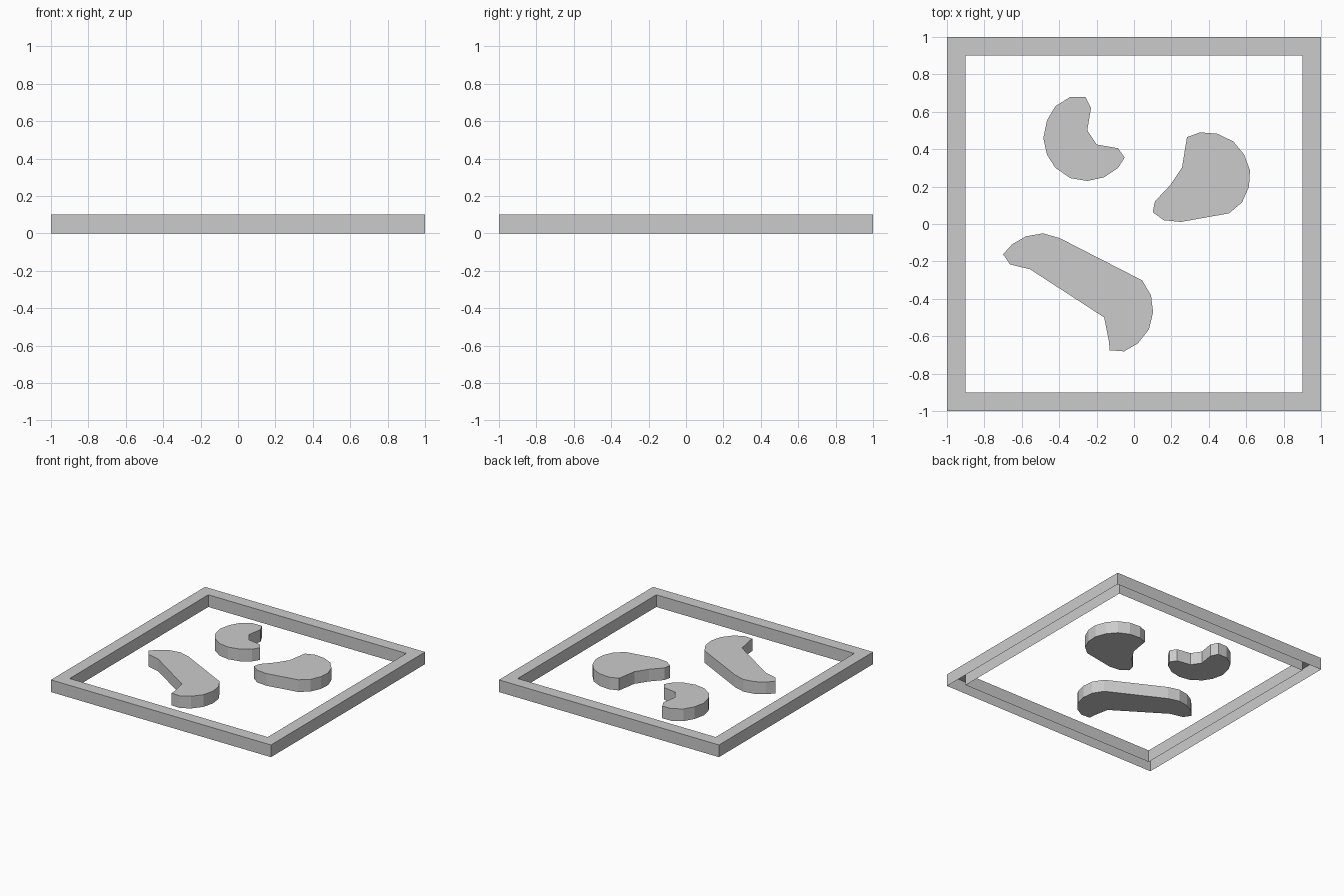
import bpy, bmesh

if "Cube" in bpy.data.objects:
    bpy.data.objects.remove(bpy.data.objects["Cube"])

HEIGHT = 0.1


def finish(bm, name):
    mesh = bpy.data.meshes.new(name)
    bm.to_mesh(mesh)
    bm.free()
    obj = bpy.data.objects.new(name, mesh)
    bpy.context.collection.objects.link(obj)
    return obj


def border_frame(name, profile):
    """Sweep a (half-width, z) profile round a square; the underside stays open."""
    bm = bmesh.new()
    corners = [(-1, -1), (1, -1), (1, 1), (-1, 1)]
    loops = [[bm.verts.new((cx * r, cy * r, z)) for cx, cy in corners] for r, z in profile]
    for low, high in zip(loops, loops[1:]):
        for i in range(4):
            j = (i + 1) % 4
            bm.faces.new((low[i], low[j], high[j], high[i]))
    return finish(bm, name)


def slab(name, outline):
    """Closed flat slab extruded up from a plan outline."""
    bm = bmesh.new()
    base = bm.faces.new([bm.verts.new((x, y, 0)) for x, y in outline])
    top = bmesh.ops.extrude_face_region(bm, geom=[base], use_keep_orig=True)["geom"]
    bmesh.ops.translate(bm, vec=(0, 0, HEIGHT),
                        verts=[v for v in top if isinstance(v, bmesh.types.BMVert)])
    bmesh.ops.recalc_face_normals(bm, faces=bm.faces)
    return finish(bm, name)


# Square border, hollow from below
border_frame("border_frame", [(1, 0), (1, HEIGHT), (0.9, HEIGHT), (0.9, 0)])

# Crescent island at the back left
slab("crescent_island", [
    (-.34, .68), (-.42, .63), (-.465, .555), (-.485, .46), (-.465, .37), (-.42, .30),
    (-.34, .245), (-.25, .23), (-.16, .25), (-.085, .30), (-.05, .355), (-.085, .405),
    (-.20, .425), (-.25, .50), (-.23, .62), (-.26, .68)])

# Rounded island at the right
slab("round_island", [
    (.283, .464), (.257, .303), (.193, .207), (.112, .121), (.10, .063), (.16, .02),
    (.25, .011), (.508, .057), (.578, .116), (.615, .20), (.62, .287), (.588, .373),
    (.53, .442), (.444, .483), (.353, .49)])

# Long bent island at the front left
slab("long_island", [
    (-.70, -.162), (-.663, -.216), (-.556, -.242), (-.16, -.499), (-.134, -.627),
    (-.13, -.675), (-.053, -.681), (.021, -.638), (.08, -.563), (.102, -.472),
    (.091, -.381), (.043, -.301), (-.396, -.076), (-.487, -.05), (-.578, -.066),
    (-.652, -.109)])
